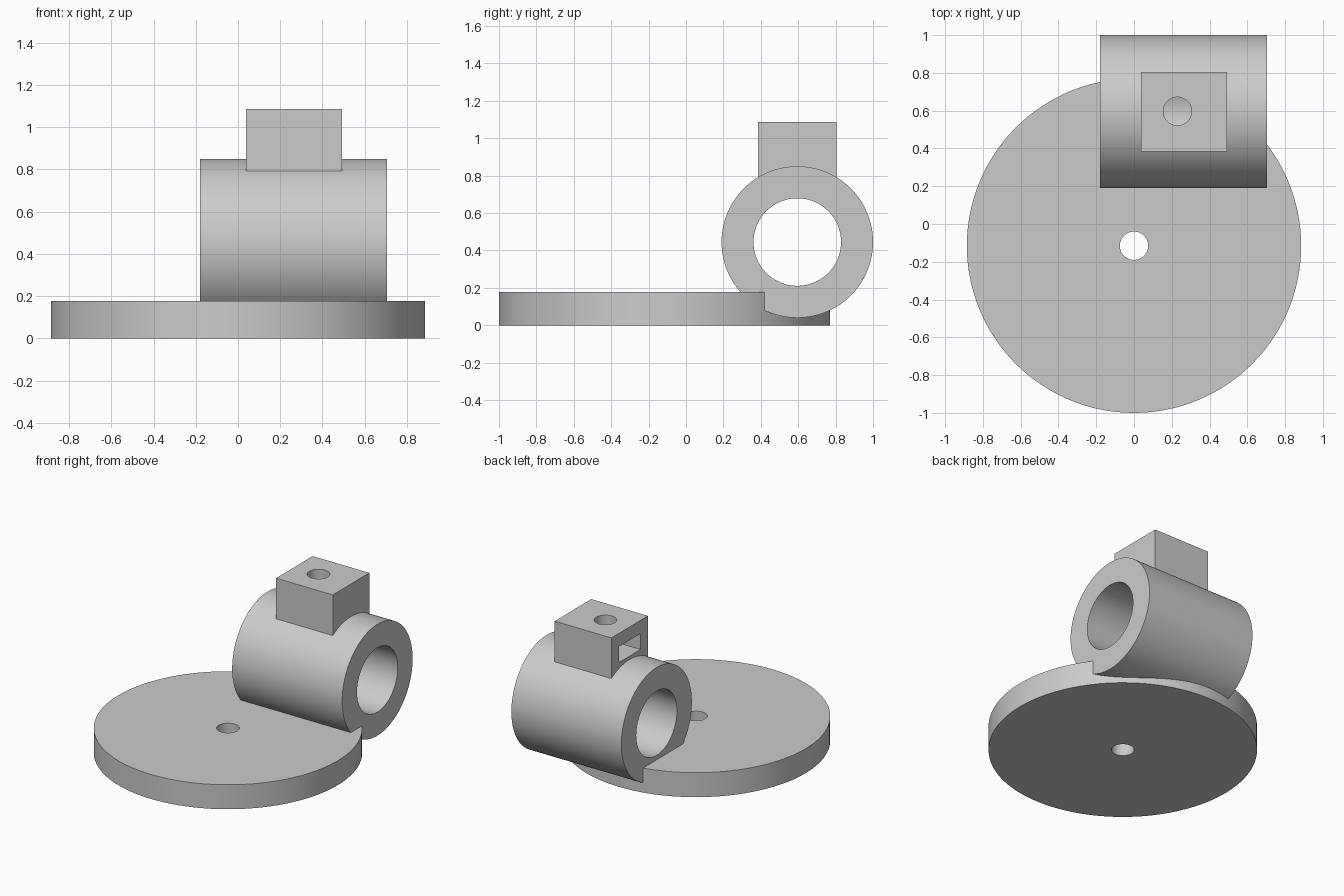
import bpy, math

if "Cube" in bpy.data.objects:
    bpy.data.objects.remove(bpy.data.objects["Cube"])

grey = bpy.data.materials.new("plain_grey")
grey.diffuse_color = (0.6, 0.6, 0.6, 1)
grey.use_nodes = True
grey.node_tree.nodes["Principled BSDF"].inputs["Base Color"].default_value = grey.diffuse_color


def cylinder(name, radius, depth, centre, along_x=False, sides=128):
    rot = (0, math.pi / 2, 0) if along_x else (0, 0, 0)
    bpy.ops.mesh.primitive_cylinder_add(vertices=sides, radius=radius, depth=depth,
                                        location=centre, rotation=rot)
    ob = bpy.context.object
    ob.name = name
    return ob


def box(name, low, high):
    centre = [(a + b) / 2 for a, b in zip(low, high)]
    bpy.ops.mesh.primitive_cube_add(size=1, location=centre)
    ob = bpy.context.object
    ob.name = name
    ob.scale = [b - a for a, b in zip(low, high)]
    bpy.ops.object.transform_apply(location=False, rotation=False, scale=True)
    return ob


def combine(target, other, operation):
    mod = target.modifiers.new(operation.lower(), 'BOOLEAN')
    mod.operation = operation
    mod.solver = 'EXACT'
    mod.object = other
    bpy.context.view_layer.objects.active = target
    bpy.ops.object.modifier_apply(modifier=mod.name)
    bpy.data.objects.remove(other, do_unlink=True)


# Round base plate, horizontal sleeve and clamp block fused together
mount = cylinder("plate_with_sleeve", 0.885, 0.178, (0, -0.115, 0.089))
sleeve = cylinder("sleeve", 0.405, 0.885, (0.2625, 0.595, 0.445), True)
block = box("clamp_block", (0.037, 0.385, 0.785), (0.493, 0.805, 1.087))
combine(mount, sleeve, 'UNION')
combine(mount, block, 'UNION')

# Sleeve bore and plate centre hole
combine(mount, cylinder("bore", 0.234, 1.4, (0.2625, 0.595, 0.445), True), 'DIFFERENCE')
combine(mount, cylinder("centre_hole", 0.075, 0.5, (0, -0.115, 0.089), sides=48), 'DIFFERENCE')

# Screw hole down into the bore, and nut slot open on the left of the block
combine(mount, cylinder("screw_hole", 0.075, 0.7, (0.23, 0.597, 0.85), sides=48), 'DIFFERENCE')
combine(mount, box("nut_slot", (-0.1, 0.47, 0.875), (0.355, 0.72, 0.99)), 'DIFFERENCE')

# Finish
mount.data.materials.clear()
mount.data.materials.append(grey)
for p in mount.data.polygons:
    p.material_index = 0
bpy.ops.object.select_all(action='DESELECT')
mount.select_set(True)
bpy.context.view_layer.objects.active = mount
bpy.ops.object.shade_smooth_by_angle(angle=math.radians(30))
